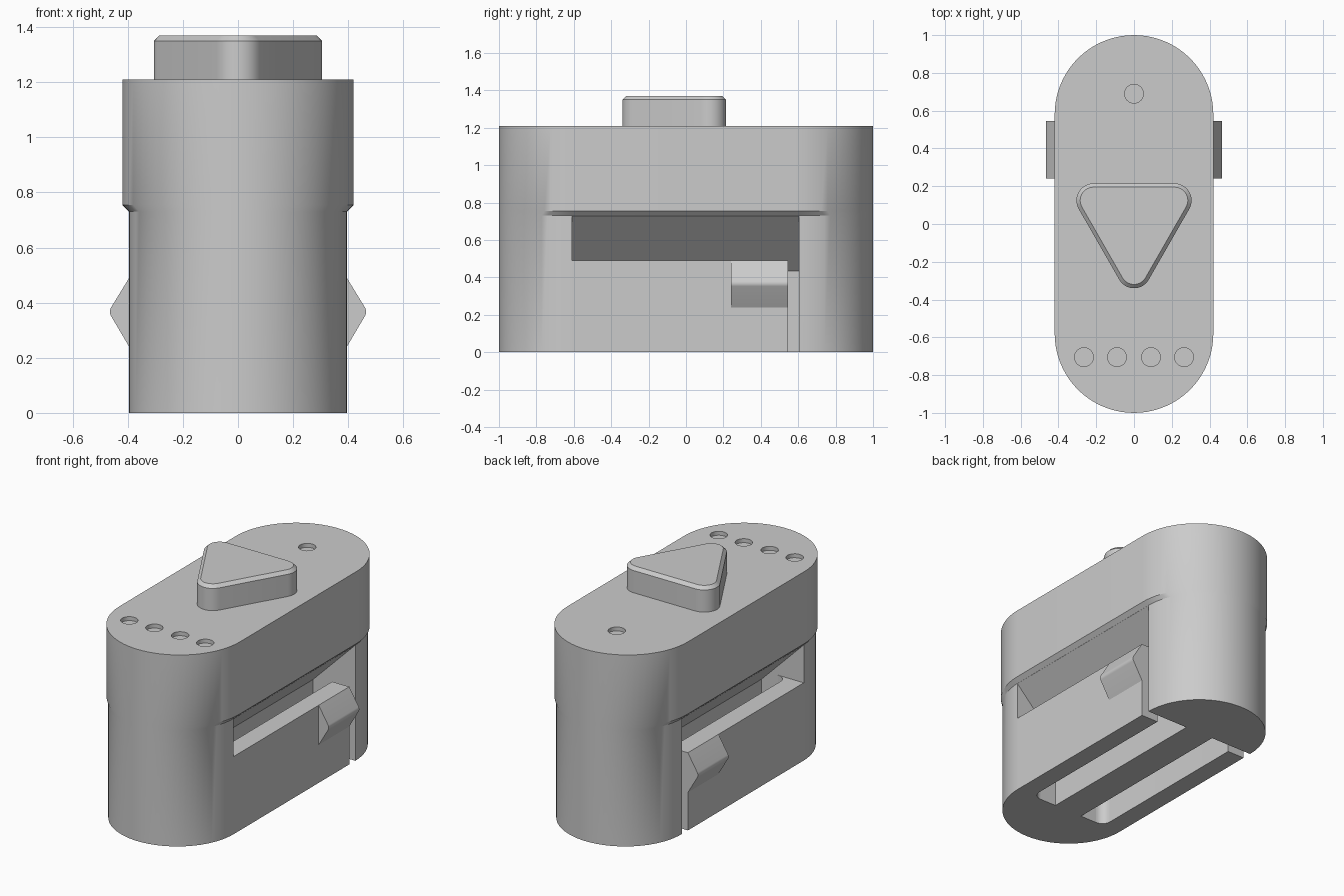
import bpy, bmesh
from math import sin, cos, pi, radians
from mathutils import Vector

if "Cube" in bpy.data.objects:
    bpy.data.objects.remove(bpy.data.objects["Cube"], do_unlink=True)

GREY = (0.6, 0.6, 0.6, 1)
mat = bpy.data.materials.new("plain_grey")
mat.use_nodes = True
mat.diffuse_color = GREY
mat.node_tree.nodes["Principled BSDF"].inputs["Base Color"].default_value = GREY

LENGTH, TOP = 1.0, 1.21
UPPER_R, LOWER_R = 0.42, 0.395
LEDGE_LOW, LEDGE_HIGH = 0.73, 0.755
SLOT_FRONT, SLOT_BACK = -0.61, 0.605
ARM_IN, ARM_END, ARM_TOP = 0.275, 0.545, 0.49


def arc(cx, cy, r, start, end, n):
    angles = [radians(start + (end - start) * i / n) for i in range(n + 1)]
    return [(cx + r * cos(a), cy + r * sin(a)) for a in angles]


def loft(name, rings):
    """Skin matching rings of 3D points and cap both ends."""
    bm = bmesh.new()
    loops = [[bm.verts.new(p) for p in ring] for ring in rings]
    n = len(loops[0])
    for a, b in zip(loops, loops[1:]):
        for i in range(n):
            j = (i + 1) % n
            bm.faces.new((a[i], a[j], b[j], b[i]))
    bm.faces.new(loops[0][::-1])
    bm.faces.new(loops[-1])
    bmesh.ops.recalc_face_normals(bm, faces=bm.faces)
    mesh = bpy.data.meshes.new(name)
    bm.to_mesh(mesh)
    bm.free()
    mesh.materials.append(mat)
    obj = bpy.data.objects.new(name, mesh)
    bpy.context.collection.objects.link(obj)
    return obj


def extrude_z(name, pts, z0, z1):
    return loft(name, [[(x, y, z) for x, y in pts] for z in (z0, z1)])


def extrude_y(name, pts, y0, y1):
    return loft(name, [[(x, y, z) for x, z in pts] for y in (y0, y1)])


def select(obj):
    bpy.ops.object.select_all(action='DESELECT')
    obj.select_set(True)
    bpy.context.view_layer.objects.active = obj


def cut(obj, cutter):
    cutter.hide_render = True
    mod = obj.modifiers.new("cut", 'BOOLEAN')
    mod.operation, mod.solver, mod.object = 'DIFFERENCE', 'EXACT', cutter
    select(obj)
    bpy.ops.object.modifier_apply(modifier=mod.name)
    bpy.data.objects.remove(cutter, do_unlink=True)


def smooth(obj):
    select(obj)
    bpy.ops.object.shade_smooth_by_angle(angle=radians(30))


# Body: wide upper stadium over a slightly narrower lower one
def stadium(r, z):
    c = LENGTH - r
    pts = arc(0, c, r, 0, 180, 36) + arc(0, -c, r, 180, 360, 36)
    return [(x, y, z) for x, y in pts]


body = loft("body", [stadium(LOWER_R, 0), stadium(LOWER_R, LEDGE_LOW),
                     stadium(UPPER_R, LEDGE_HIGH), stadium(UPPER_R, TOP)])

# Side cavities with a sloped roof, leaving a central rib
for s in (-1, 1):
    section = [(0.1, -0.1), (0.1, 0.434), (LOWER_R, LEDGE_LOW - 0.001),
               (0.6, LEDGE_LOW - 0.001), (0.6, -0.1)]
    cut(body, extrude_y("cavity_cutter", [(s * x, z) for x, z in section],
                        SLOT_FRONT, SLOT_BACK))

# Shallow round recesses in the top
holes = [(x, -0.705) for x in (-0.265, -0.09, 0.09, 0.265)] + [(0, 0.69)]
for x, y in holes:
    cut(body, extrude_z("hole_cutter", arc(x, y, 0.05, 0, 345, 23),
                        TOP - 0.025, TOP + 0.1))
smooth(body)

# Spring arms with a filleted root, and a snap catch on each
for s, side in ((-1, "right"), (1, "left")):
    f = 0.06
    plan = [(LOWER_R, SLOT_FRONT), (LOWER_R, ARM_END), (ARM_IN, ARM_END)]
    plan += arc(ARM_IN - f, SLOT_FRONT + f, f, 0, -90, 8)
    arm = extrude_z(side + "_arm", [(s * x, y) for x, y in plan], 0, ARM_TOP)
    smooth(arm)

    profile = [(LOWER_R - 0.01, 0.49), (LOWER_R, 0.49)]
    profile += arc(0.435, 0.367, 0.03, 30, -30, 6)
    profile += [(LOWER_R, 0.24), (LOWER_R - 0.01, 0.24)]
    catch = extrude_y(side + "_catch", [(s * x, z) for x, z in profile],
                      0.24, ARM_END)
    smooth(catch)


# Rounded triangular button with a chamfered top
def triangle(r, z):
    pts = (arc(0.215, 0.125, r, -30, 90, 12) + arc(-0.215, 0.125, r, 90, 210, 12)
           + arc(0, -0.25, r, 210, 330, 12))
    return [(x, y, z) for x, y in pts]


button = loft("button", [triangle(0.09, TOP - 0.01), triangle(0.09, 1.35),
                         triangle(0.07, 1.37)])
smooth(button)
